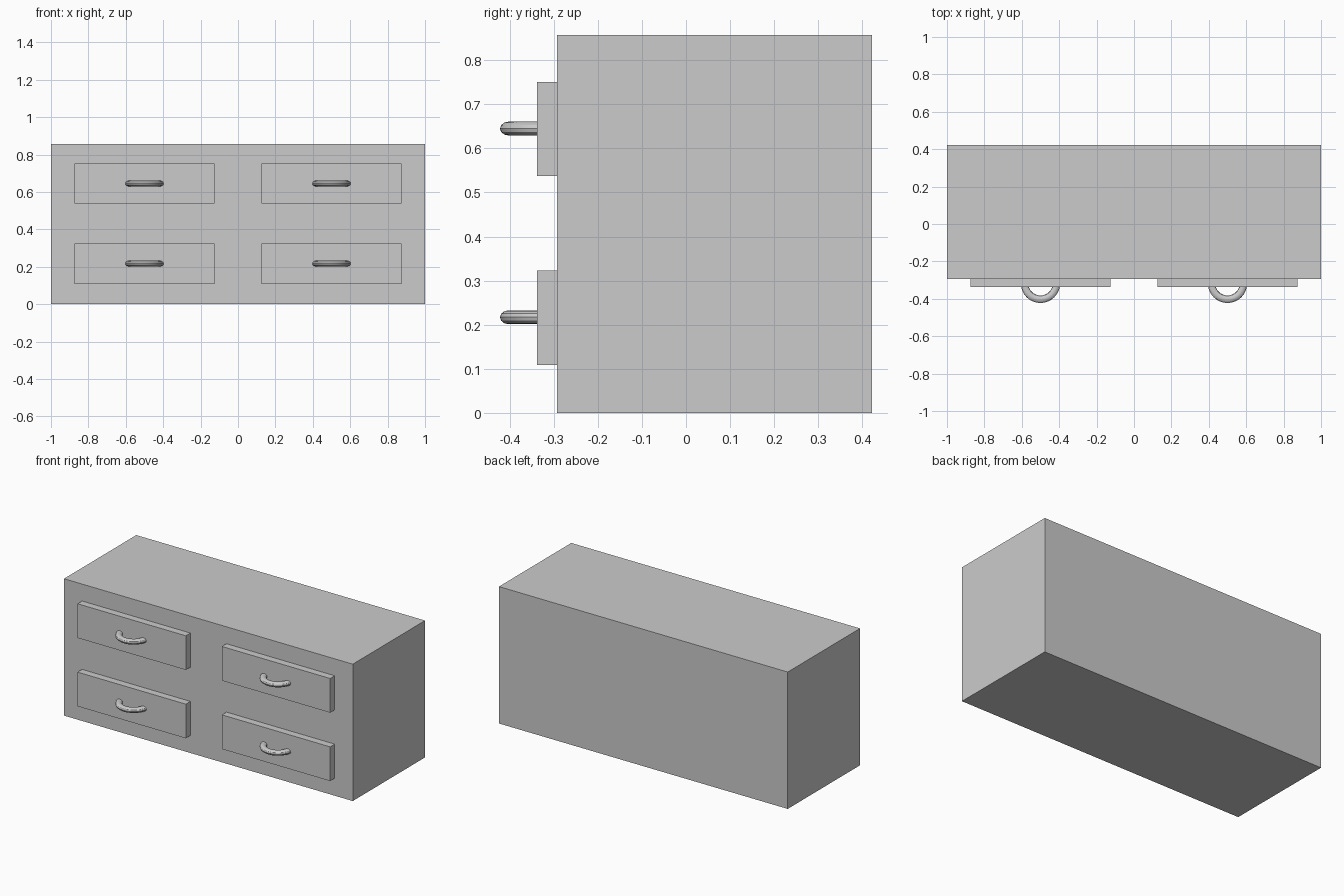
import bpy

if "Cube" in bpy.data.objects:
    bpy.data.objects.remove(bpy.data.objects["Cube"])


def box(name, lo, hi):
    centre = [(a + b) / 2 for a, b in zip(lo, hi)]
    bpy.ops.mesh.primitive_cube_add(size=1, location=centre)
    ob = bpy.context.object
    ob.name = name
    ob.scale = [b - a for a, b in zip(lo, hi)]
    bpy.ops.object.transform_apply(location=False, rotation=False, scale=True)
    return ob


def handle(name, x, z):
    # flattened ring, half sunk into the drawer front
    bpy.ops.mesh.primitive_torus_add(
        location=(x, -0.317, z), major_radius=0.085, minor_radius=0.02,
        major_segments=48, minor_segments=12)
    ob = bpy.context.object
    ob.name = name
    ob.scale.z = 0.79
    bpy.ops.object.transform_apply(location=False, rotation=False, scale=True)
    bpy.ops.object.shade_smooth_by_angle()


# Cabinet body
box("cabinet_body", (-1, -0.293, 0), (1, 0.422, 0.857))

# Four drawer fronts with ring pulls
for row, z in (("lower", 0.216), ("upper", 0.644)):
    for side, x in (("left", -0.5), ("right", 0.5)):
        box(f"{row}_{side}_drawer",
            (x - 0.375, -0.338, z - 0.107), (x + 0.375, -0.29, z + 0.107))
        handle(f"{row}_{side}_handle", x, z + 0.001)
